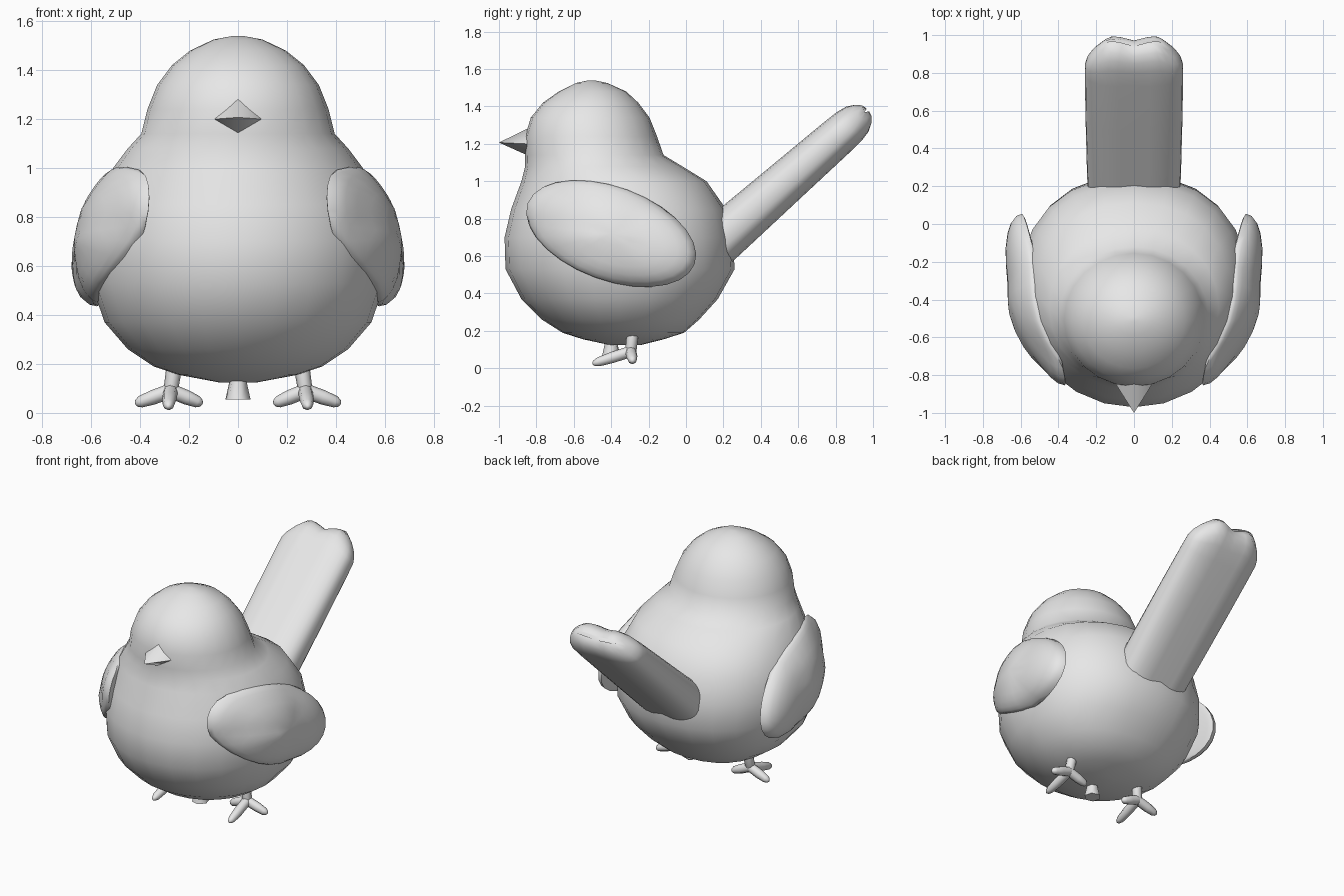
import bpy, bmesh
from math import sin, cos, pi, radians, sqrt
from mathutils import Vector

old = bpy.data.objects.get("Cube")
if old:
    bpy.data.objects.remove(old)

grey = bpy.data.materials.new("plain_grey")
grey.use_nodes = True
grey.diffuse_color = (0.8, 0.8, 0.8, 1)
grey.node_tree.nodes["Principled BSDF"].inputs["Base Color"].default_value = (0.8, 0.8, 0.8, 1)


def finish(name, bm, angle=60):
    """Turn a bmesh into a smooth shaded grey object."""
    bmesh.ops.recalc_face_normals(bm, faces=bm.faces)
    mesh = bpy.data.meshes.new(name)
    bm.to_mesh(mesh)
    bm.free()
    mesh.materials.append(grey)
    obj = bpy.data.objects.new(name, mesh)
    bpy.context.collection.objects.link(obj)
    bpy.ops.object.select_all(action='DESELECT')
    obj.select_set(True)
    bpy.context.view_layer.objects.active = obj
    bpy.ops.object.shade_smooth_by_angle(angle=radians(angle))
    return obj


def loft(name, rings, angle=60):
    """Skin a list of point rings and cap both ends."""
    bm = bmesh.new()
    loops = [[bm.verts.new(p) for p in ring] for ring in rings]
    n = len(loops[0])
    for a, b in zip(loops, loops[1:]):
        for i in range(n):
            j = (i + 1) % n
            bm.faces.new((a[i], a[j], b[j], b[i]))
    bm.faces.new(loops[0])
    bm.faces.new(loops[-1])
    return finish(name, bm, angle)


def power(v, e):
    return abs(v) ** e * (1 if v >= 0 else -1)


def tube(name, path, radii, sides=8):
    """Tapered limb along a path."""
    path = [Vector(p) for p in path]
    rings = []
    for k, p in enumerate(path):
        d = (path[min(k + 1, len(path) - 1)] - path[max(k - 1, 0)]).normalized()
        u = d.orthogonal().normalized()
        v = d.cross(u)
        rings.append([p + radii[k] * (u * cos(2 * pi * i / sides) + v * sin(2 * pi * i / sides))
                      for i in range(sides)])
    return loft(name, rings)


# Body and head: height, half width, front y, back y
profile = [
    (0.125, 0.08, -0.41, -0.24), (0.155, 0.24, -0.55, -0.12), (0.19, 0.345, -0.66, -0.01),
    (0.26, 0.45, -0.77, 0.07), (0.37, 0.545, -0.88, 0.17), (0.53, 0.60, -0.965, 0.26),
    (0.70, 0.61, -0.97, 0.25), (0.85, 0.58, -0.935, 0.215), (1.0, 0.51, -0.88, 0.11),
    (1.08, 0.45, -0.86, -0.02), (1.14, 0.395, -0.86, -0.12), (1.24, 0.37, -0.86, -0.155),
    (1.34, 0.33, -0.83, -0.195), (1.42, 0.27, -0.765, -0.255), (1.48, 0.195, -0.68, -0.32),
    (1.525, 0.10, -0.59, -0.42), (1.54, 0.02, -0.52, -0.49),
]
rings = []
for z, w, front, back in profile:
    mid, half = (front + back) / 2, (back - front) / 2
    ring = []
    for i in range(24):
        a = 2 * pi * i / 24
        e = 0.88 if sin(a) > 0 and z < 1.05 else 1
        ring.append((w * power(cos(a), e), mid + half * power(sin(a), e), z))
    rings.append(ring)
loft("body", rings)


def body_x(y, z):
    """Half width of the body at a given depth and height."""
    for low, high in zip(profile, profile[1:]):
        if low[0] <= z <= high[0]:
            f = (z - low[0]) / (high[0] - low[0])
            w, front, back = [p + (q - p) * f for p, q in zip(low[1:], high[1:])]
            r = (2 * y - front - back) / (back - front)
            return w * sqrt(max(0, 1 - r * r))
    return 0


# Wings: tilted domes that hug the body and flare away from it at the back
tilt = radians(20)
for side, name in ((1, "left_wing"), (-1, "right_wing")):
    bm = bmesh.new()
    bmesh.ops.create_uvsphere(bm, u_segments=28, v_segments=14, radius=1)
    for v in bm.verts:
        p, q, bulge = v.co.x * 0.475, v.co.y * 0.25, v.co.z
        y = -0.40 + p * cos(tilt) + q * sin(tilt)
        z = 0.72 - p * sin(tilt) + q * cos(tilt)
        x = 0.50 + 0.22 * (y + 0.4) - 0.1 * (y + 0.4) ** 2 - 0.12 * (z - 0.72)
        if bulge > -0.01:
            x = max(x + 0.145 * bulge, body_x(y, z) + 0.008 + 0.055 * bulge)
        else:
            x += 0.02 * bulge
        v.co = (side * x, y, z)
    finish(name, bm)

# Tail: rounded slab with a two-lobed tip
along, up = Vector((0, 0.751, 0.66)), Vector((0, -0.66, 0.751))
base = Vector((0, 0.16, 0.667))
stations = [(0, 0.245, 0.135), (0.2, 0.25, 0.129), (0.55, 0.257, 0.118), (0.85, 0.26, 0.109),
            (0.95, 0.26, 0.104), (1.01, 0.25, 0.092), (1.05, 0.23, 0.07),
            (1.075, 0.20, 0.042), (1.082, 0.16, 0.012)]
rings = []
for t, w, h in stations:
    ring = []
    blend = max(0, (t - 0.85) / 0.23)
    for i in range(28):
        a = 2 * pi * i / 28
        x = w * power(cos(a), 0.75)
        groove = max(0, 1 - abs(x) / 0.09)
        n = h * power(sin(a), 0.75) * (1 - 0.08 * groove)
        s = t - blend * (0.03 * groove + 0.8 * max(0, abs(x) - 0.13))
        ring.append(base + along * s + up * n + Vector((x, 0, 0)))
    rings.append(ring)
loft("tail", rings)

# Beak: four-sided spike
bm = bmesh.new()
rim = [bm.verts.new(p) for p in ((0.095, -0.85, 1.20), (0, -0.84, 1.285),
                                 (-0.095, -0.85, 1.20), (0, -0.84, 1.135))]
tip = bm.verts.new((0, -1.0, 1.207))
for i in range(4):
    bm.faces.new((rim[i], rim[(i + 1) % 4], tip))
bm.faces.new(rim)
finish("beak", bm, 80)

# Feet: short leg, one forward toe and two sideways toes
for side, name in ((1, "left"), (-1, "right")):
    ankle = Vector((side * 0.275, -0.295, 0.09))
    tube(name + "_leg", [(side * 0.26, -0.285, 0.19), ankle, ankle + Vector((0, -0.01, -0.03))],
         [0.032, 0.03, 0.015])
    ends = {"front": (0.285, -0.50, 0.024), "outer": (0.42, -0.285, 0.037),
            "inner": (0.145, -0.285, 0.037)}
    for toe, (x, y, z) in ends.items():
        end = Vector((side * x, y, z))
        path = [ankle.lerp(end, f) for f in (0, 0.5, 0.85, 0.96, 1)]
        tube(f"{name}_{toe}_toe", path, [0.03, 0.03, 0.024, 0.015, 0.005])

# Small peg under the belly
tube("belly_peg", [(0, -0.40, 0.16), (0, -0.40, 0.12), (0, -0.40, 0.055)], [0.036, 0.038, 0.053], 6)
